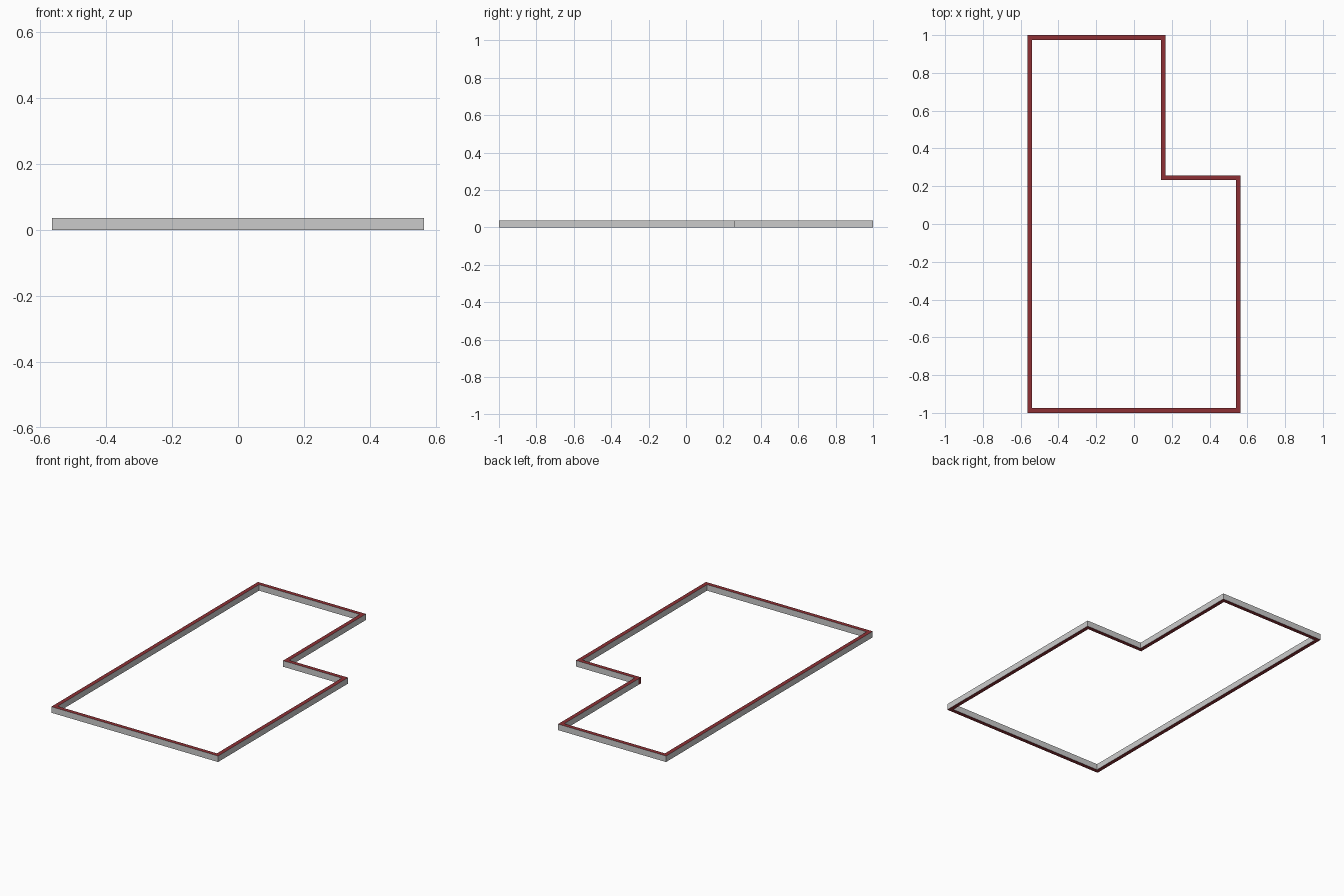
import bpy, bmesh
from mathutils import Vector

if "Cube" in bpy.data.objects:
    bpy.data.objects.remove(bpy.data.objects["Cube"])

H, T = 0.037, 0.025      # wall height and thickness

# Outer floor-plan outline, counter-clockwise
outer = [Vector(p) for p in [(-0.565, -1), (0.565, -1), (0.565, 0.258),
                             (0.167, 0.258), (0.167, 1), (-0.565, 1)]]


def inset(pts, d):
    """Mitred inward offset of a right-angled outline."""
    result = []
    for i, p in enumerate(pts):
        a = (p - pts[i - 1]).normalized()
        b = (pts[(i + 1) % len(pts)] - p).normalized()
        result.append(p + d * (Vector((-a.y, a.x)) + Vector((-b.y, b.x))))
    return result


inner = inset(outer, T)
n = len(outer)
bm = bmesh.new()


def ring(pts, z):
    return [bm.verts.new((p.x, p.y, z)) for p in pts]


ob, ot = ring(outer, 0), ring(outer, H)
ib, it = ring(inner, 0), ring(inner, H)

for i in range(n):
    j = (i + 1) % n
    # Grey wall sides
    bm.faces.new((ob[i], ob[j], ot[j], ot[i]))
    bm.faces.new((ib[j], ib[i], it[i], it[j]))
    # Red cut faces on top and bottom
    for quad in ((ot[i], ot[j], it[j], it[i]), (ob[j], ob[i], ib[i], ib[j])):
        bm.faces.new(quad).material_index = 1

# Red exposed wall end at the inside of the notch corner
k = 3
corner = inner[k]
for f in bm.faces:
    if (all(abs(v.co.x - corner.x) < 1e-4 for v in f.verts)):
        f.normal_update()
        end = f
split = bmesh.ops.bisect_plane(bm, geom=[end] + list(end.edges) + list(end.verts),
                               plane_co=(0, outer[k].y, 0), plane_no=(0, 1, 0))
for f in bm.faces:
    c = f.calc_center_median()
    if abs(c.x - corner.x) < 1e-4 and c.y < outer[k].y and abs(c.z - H / 2) < 1e-3 \
            and all(abs(v.co.x - corner.x) < 1e-4 for v in f.verts):
        f.material_index = 1

mesh = bpy.data.meshes.new("perimeter_wall")
bm.to_mesh(mesh)
bm.free()

red = bpy.data.materials.new("red_cut_face")
red.diffuse_color = (0.27, 0.03, 0.035, 1)
red.use_nodes = True
red.node_tree.nodes["Principled BSDF"].inputs["Base Color"].default_value = red.diffuse_color
mesh.materials.append(None)
mesh.materials.append(red)
wall = bpy.data.objects.new("perimeter_wall", mesh)
bpy.context.collection.objects.link(wall)
